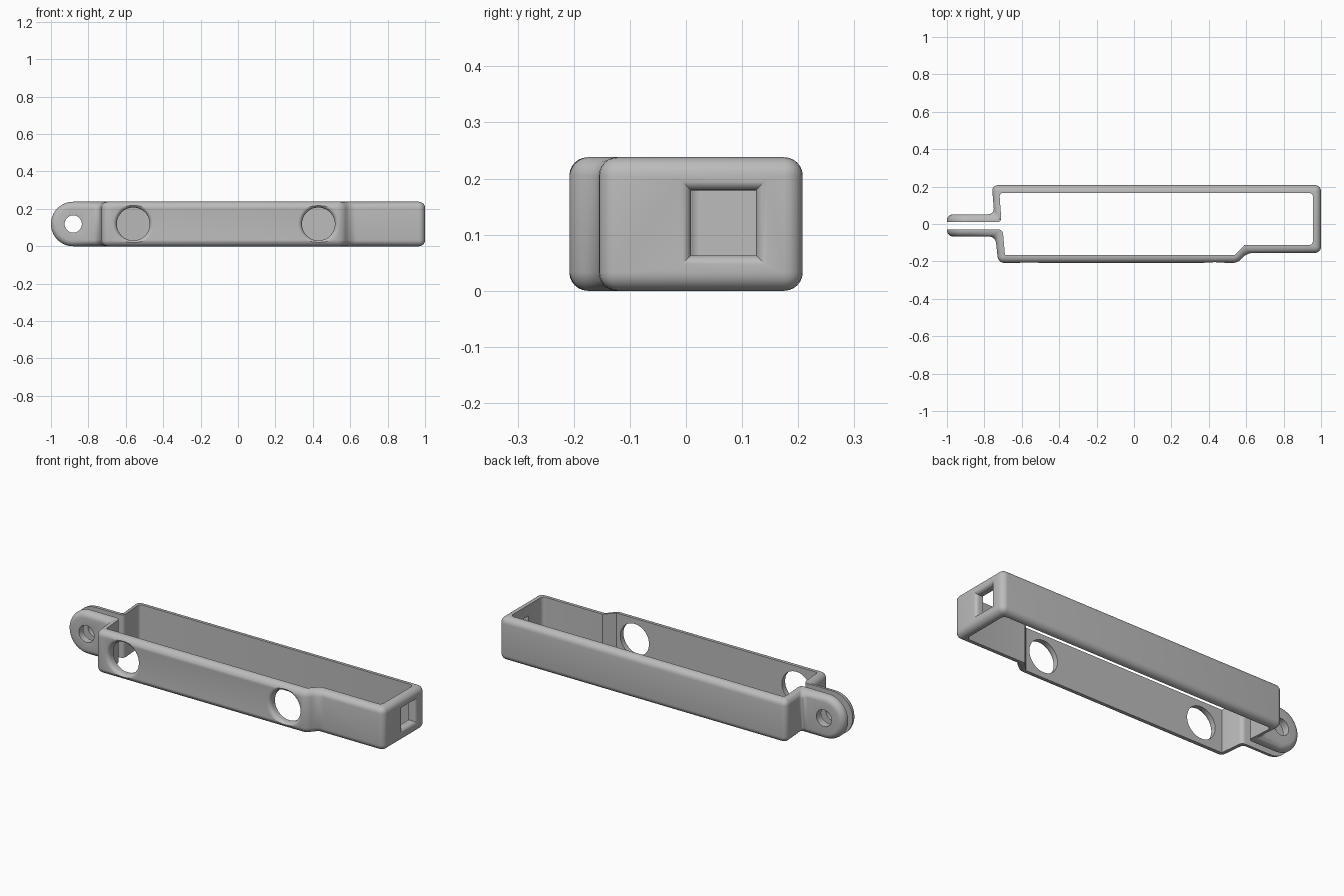
import bpy, bmesh, math
from mathutils import Matrix, Vector

old = bpy.data.objects.get("Cube")
if old:
    bpy.data.objects.remove(old, do_unlink=True)

HEIGHT = 0.238
MID = HEIGHT / 2
FILLET = 0.033

grey = bpy.data.materials.new("grey_plastic")
grey.use_nodes = True
grey.diffuse_color = (0.5, 0.5, 0.5, 1)
grey.node_tree.nodes["Principled BSDF"].inputs["Base Color"].default_value = (0.5, 0.5, 0.5, 1)


def make_object(name, bm):
    bmesh.ops.recalc_face_normals(bm, faces=bm.faces)
    mesh = bpy.data.meshes.new(name)
    bm.to_mesh(mesh)
    bm.free()
    mesh.materials.append(grey)
    obj = bpy.data.objects.new(name, mesh)
    bpy.context.collection.objects.link(obj)
    return obj


def prism(points, offset):
    """Polygon in 3D swept along an offset."""
    bm = bmesh.new()
    face = bm.faces.new([bm.verts.new(p) for p in points])
    swept = bmesh.ops.extrude_face_region(bm, geom=[face])["geom"]
    moved = [g for g in swept if isinstance(g, bmesh.types.BMVert)]
    bmesh.ops.translate(bm, verts=moved, vec=offset)
    return bm


def flared_cutter(name, sides, size, flare, centre, direction, depth=0.1):
    """Hole cutter with a rounded mouth; centre lies on the outer surface, direction points in."""
    steps = [i * math.pi / 12 for i in range(7)]
    profile = [(size + flare, -0.05)]
    profile += [(size + flare * (1 - math.sin(a)), flare * (1 - math.cos(a))) for a in steps]
    profile.append((size, depth))
    turn = Vector(direction).to_track_quat('Z', 'Y').to_matrix().to_4x4()
    place = Matrix.Translation(centre) @ turn
    bm = bmesh.new()
    rings = []
    for r, h in profile:
        r /= math.cos(math.pi / sides)
        angles = [(i + 0.5) * math.tau / sides for i in range(sides)]
        rings.append([bm.verts.new(place @ Vector((r * math.cos(a), r * math.sin(a), h)))
                      for a in angles])
    for low, high in zip(rings, rings[1:]):
        for i in range(sides):
            j = (i + 1) % sides
            bm.faces.new((low[i], low[j], high[j], high[i]))
    bm.faces.new(rings[0])
    bm.faces.new(rings[-1])
    return make_object(name, bm)


def apply(obj, mod):
    bpy.ops.object.select_all(action='DESELECT')
    bpy.context.view_layer.objects.active = obj
    obj.select_set(True)
    bpy.ops.object.modifier_apply(modifier=mod.name)


def cut(obj, cutter):
    mod = obj.modifiers.new("cut", 'BOOLEAN')
    mod.operation = 'DIFFERENCE'
    mod.solver = 'EXACT'
    mod.object = cutter
    apply(obj, mod)
    bpy.data.objects.remove(cutter, do_unlink=True)


# Solid outer form
outer = [(-1.03, 0.052), (-0.747, 0.052), (-0.76, 0.208), (1, 0.208), (1, -0.155),
         (0.6, -0.155), (0.557, -0.208), (-0.726, -0.208), (-0.741, -0.067), (-1.03, -0.067)]
frame = make_object("clip_frame", prism([(x, y, 0) for x, y in outer], (0, 0, HEIGHT)))

# Round nose of the hinge tabs
nose_x = -1 + MID
arc = [math.pi * (0.5 + i / 32) for i in range(33)]
nose = [(nose_x + MID * math.cos(a), -0.2, MID + MID * math.sin(a)) for a in arc]
nose += [(nose_x, -0.2, -0.1), (-1.1, -0.2, -0.1), (-1.1, -0.2, 0.4), (nose_x, -0.2, 0.4)]
cut(frame, make_object("nose_cutter", prism(nose, (0, 0.4, 0))))

# Rounded outside edges
bevel = frame.modifiers.new("fillet", 'BEVEL')
bevel.width = FILLET
bevel.segments = 6
bevel.limit_method = 'ANGLE'
bevel.angle_limit = math.radians(20)
apply(frame, bevel)

# Open cavity and slit between the tabs
inner = [(-1.1, -0.029), (-0.702, -0.029), (-0.69, -0.165), (0.54, -0.165), (0.59, -0.113),
         (0.957, -0.113), (0.957, 0.167), (-0.72, 0.167), (-0.708, 0.01), (-1.1, 0.01)]
bm = prism([(x, y, -0.1) for x, y in inner], (0, 0, HEIGHT + 0.2))
corners = []
for e in bm.edges:
    a, b = (v.co for v in e.verts)
    upright = abs(a.z - b.z) > 0.1
    if upright and (a.x > 0.9 or (-0.8 < a.x < -0.6 and a.y > -0.1)):
        corners.append(e)
bmesh.ops.bevel(bm, geom=corners, offset=0.022, segments=4, profile=0.5, affect='EDGES')
cut(frame, make_object("cavity_cutter", bm))

# Round side holes, square end window and hinge pin hole
for x in (-0.56, 0.43):
    cut(frame, flared_cutter("side_hole_cutter", 48, 0.088, 0.022, (x, -0.208, MID), (0, 1, 0)))
cut(frame, flared_cutter("end_window_cutter", 4, 0.058, 0.02, (1, 0.067, 0.121), (-1, 0, 0)))
cut(frame, flared_cutter("pin_hole_cutter", 32, 0.046, 0.0005, (nose_x, -0.067, MID), (0, 1, 0), 0.2))

bpy.ops.object.select_all(action='DESELECT')
bpy.context.view_layer.objects.active = frame
frame.select_set(True)
bpy.ops.object.shade_smooth_by_angle(angle=math.radians(30))
